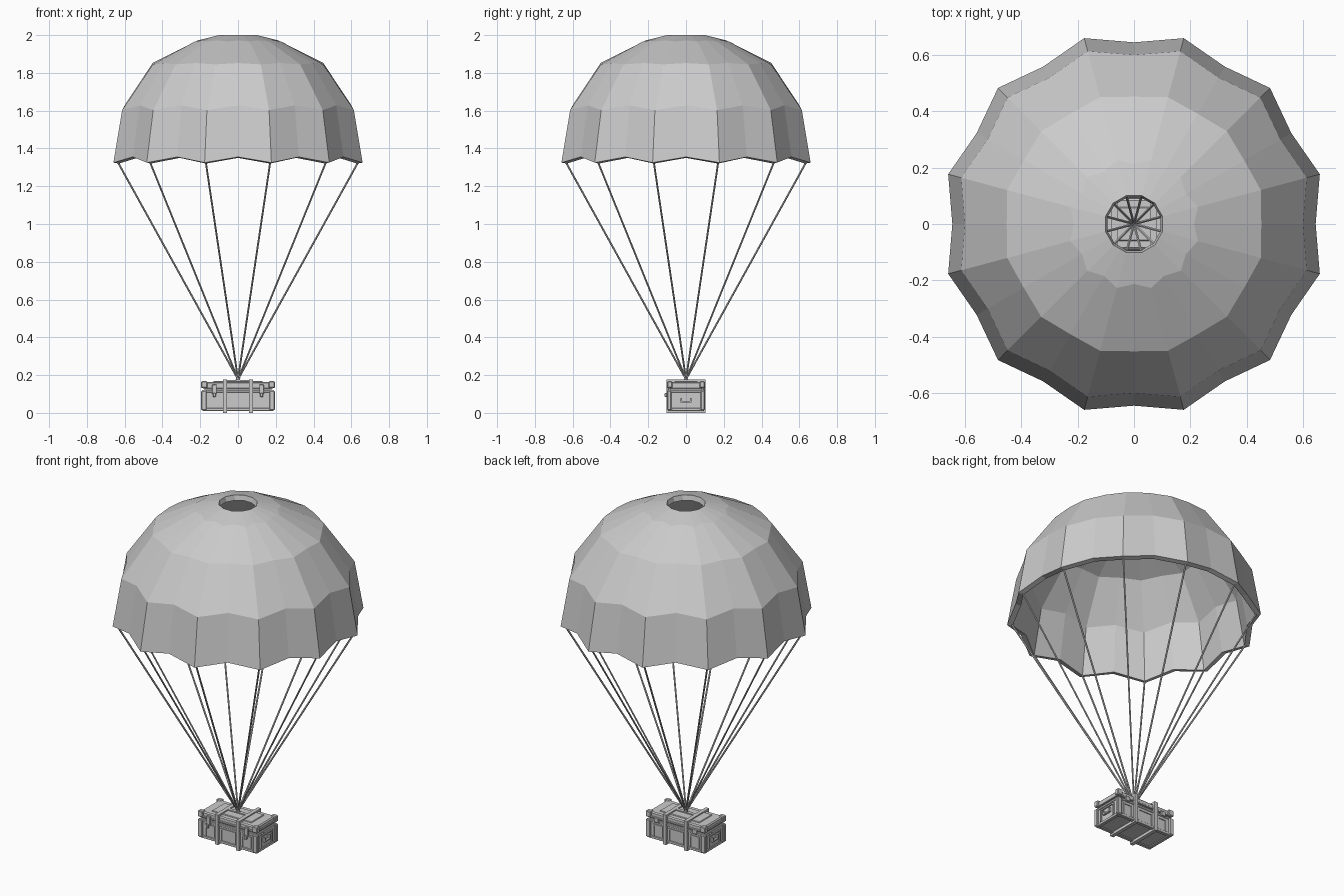
import bpy, bmesh, math
from mathutils import Vector, Matrix

if "Cube" in bpy.data.objects:
    bpy.data.objects.remove(bpy.data.objects["Cube"])


def finish(bm, name):
    bmesh.ops.recalc_face_normals(bm, faces=bm.faces)
    me = bpy.data.meshes.new(name)
    bm.to_mesh(me)
    bm.free()
    ob = bpy.data.objects.new(name, me)
    bpy.context.collection.objects.link(ob)
    return ob


def add_box(bm, x0, x1, y0, y1, z0, z1):
    m = (Matrix.Translation(((x0 + x1) / 2, (y0 + y1) / 2, (z0 + z1) / 2))
         @ Matrix.Diagonal((x1 - x0, y1 - y0, z1 - z0, 1)))
    bmesh.ops.create_cube(bm, size=1, matrix=m)


def boxes(name, items, bevel=0.0):
    bm = bmesh.new()
    for b in items:
        add_box(bm, *b)
    ob = finish(bm, name)
    if bevel:
        mod = ob.modifiers.new("bevel", 'BEVEL')
        mod.width, mod.segments = bevel, 1
    return ob


def mirrored(b):
    # copies of a box in all four x/y quadrants
    x0, x1, y0, y1, z0, z1 = b
    return [(min(sx*x0, sx*x1), max(sx*x0, sx*x1), min(sy*y0, sy*y1), max(sy*y0, sy*y1), z0, z1)
            for sx in (1, -1) for sy in (1, -1)]


def ring_band(hx, hy, z0, z1, t):
    # four bars around a rectangle
    return [(-hx, hx, -hy, -hy + t, z0, z1), (-hx, hx, hy - t, hy, z0, z1),
            (-hx, -hx + t, -hy + t, hy - t, z0, z1), (hx - t, hx, -hy + t, hy - t, z0, z1)]


# canopy: 12 ridges with valleys between, rings as (ridge r, ridge z, valley r, valley z)
rings = [(0.683, 1.325, 0.645, 1.355), (0.635, 1.603, 0.60, 1.628),
         (0.466, 1.845, 0.452, 1.852), (0.235, 1.966, 0.213, 1.972),
         (0.105, 2.0, 0.101, 2.0)]
bm = bmesh.new()
loops = []
for rr, rz, vr, vz in rings:
    loop = []
    for i in range(24):
        a = math.radians(15 * i)
        r, z = (rr, rz) if i % 2 else (vr, vz)
        loop.append(bm.verts.new((r * math.cos(a), r * math.sin(a), z)))
    loops.append(loop)
for lo, hi in zip(loops, loops[1:]):
    for i in range(24):
        j = (i + 1) % 24
        bm.faces.new((lo[i], lo[j], hi[j], hi[i]))
me = bpy.data.meshes.new("canopy")
bm.to_mesh(me)
bm.free()
canopy = bpy.data.objects.new("canopy", me)
bpy.context.collection.objects.link(canopy)
sol = canopy.modifiers.new("cloth_thickness", 'SOLIDIFY')
sol.thickness, sol.offset = 0.03, -1

# suspension lines from every ridge down to the knot
bm = bmesh.new()
knot = Vector((0, 0, 0.178))
for k in range(12):
    a = math.radians(15 + 30 * k)
    top = Vector((0.663 * math.cos(a), 0.663 * math.sin(a), 1.335))
    d = top - knot
    m = Matrix.Translation((top + knot) / 2) @ d.to_track_quat('Z', 'Y').to_matrix().to_4x4()
    bmesh.ops.create_cone(bm, cap_ends=True, segments=6, radius1=0.005, radius2=0.005,
                          depth=d.length, matrix=m)
finish(bm, "suspension_lines")

# crate body and lid
boxes("crate_base", [(-0.184, 0.184, -0.09, 0.09, 0.016, 0.122)], 0.004)
boxes("crate_seam", [(-0.178, 0.178, -0.084, 0.084, 0.11, 0.14)])
boxes("crate_lid", [(-0.184, 0.184, -0.09, 0.09, 0.129, 0.164)], 0.006)
boxes("lid_panel", [(-0.13, 0.13, -0.06, 0.06, 0.16, 0.169)], 0.003)

# reinforcing bands at the bottom and both sides of the seam
boxes("crate_bands", ring_band(0.189, 0.095, 0.01, 0.026, 0.02)
      + ring_band(0.188, 0.094, 0.108, 0.121, 0.012)
      + ring_band(0.188, 0.094, 0.130, 0.141, 0.012), 0.002)

# corner guards on body and lid
boxes("corner_guards", mirrored((0.166, 0.195, 0.078, 0.1, 0.014, 0.118))
      + mirrored((0.162, 0.195, 0.072, 0.1, 0.132, 0.168)), 0.004)

# raised frames on the front and back
frames = []
for x0, x1 in ((-0.15, -0.088), (-0.05, 0.05), (0.088, 0.15)):
    for s in (1, -1):
        y0, y1 = sorted((s * 0.088, s * 0.095))
        frames += [(x0, x0 + 0.008, y0, y1, 0.026, 0.096), (x1 - 0.008, x1, y0, y1, 0.026, 0.096),
                   (x0, x1, y0, y1, 0.09, 0.098)]
boxes("side_frames", frames)

# end frames with carrying handles
ends = []
for s in (1, -1):
    x0, x1 = sorted((s * 0.18, s * 0.191))
    for y0, y1, z0, z1 in ((-0.055, -0.047, 0.026, 0.1), (0.047, 0.055, 0.026, 0.1),
                           (-0.055, 0.055, 0.092, 0.1)):
        ends.append((x0, x1, y0, y1, z0, z1))
    hx0, hx1 = sorted((s * 0.182, s * 0.196))
    ends += [(hx0, hx1, -0.028, 0.028, 0.054, 0.062), (hx0, hx1, -0.028, -0.02, 0.054, 0.078),
             (hx0, hx1, 0.02, 0.028, 0.054, 0.078)]
boxes("end_frames_and_handles", ends)

# latches on the front
boxes("latches", [b for x in (-0.125, 0.125) for b in
                  ((x - 0.012, x + 0.012, -0.102, -0.09, 0.1, 0.15),
                   (x - 0.008, x + 0.008, -0.113, -0.1, 0.085, 0.105))], 0.002)

# hinges on the back
boxes("hinges", [(x - 0.015, x + 0.015, 0.09, 0.1, 0.112, 0.14) for x in (-0.125, 0.125)], 0.002)

# two straps wrapped round the crate
straps = []
for x in (-0.069, 0.069):
    a, b = x - 0.011, x + 0.011
    straps += [(a, b, -0.103, -0.088, 0.0, 0.176), (a, b, 0.088, 0.103, 0.0, 0.176),
               (a, b, -0.09, 0.09, 0.162, 0.176), (a, b, -0.09, 0.09, 0.0, 0.018)]
boxes("straps", straps)

# cross strap and knot joining the lines to the crate
boxes("cross_strap", [(-0.07, 0.07, -0.01, 0.01, 0.164, 0.175)])
bm = bmesh.new()
bmesh.ops.create_icosphere(bm, subdivisions=1, radius=0.014, matrix=Matrix.Translation((0, 0, 0.18)))
finish(bm, "knot")
